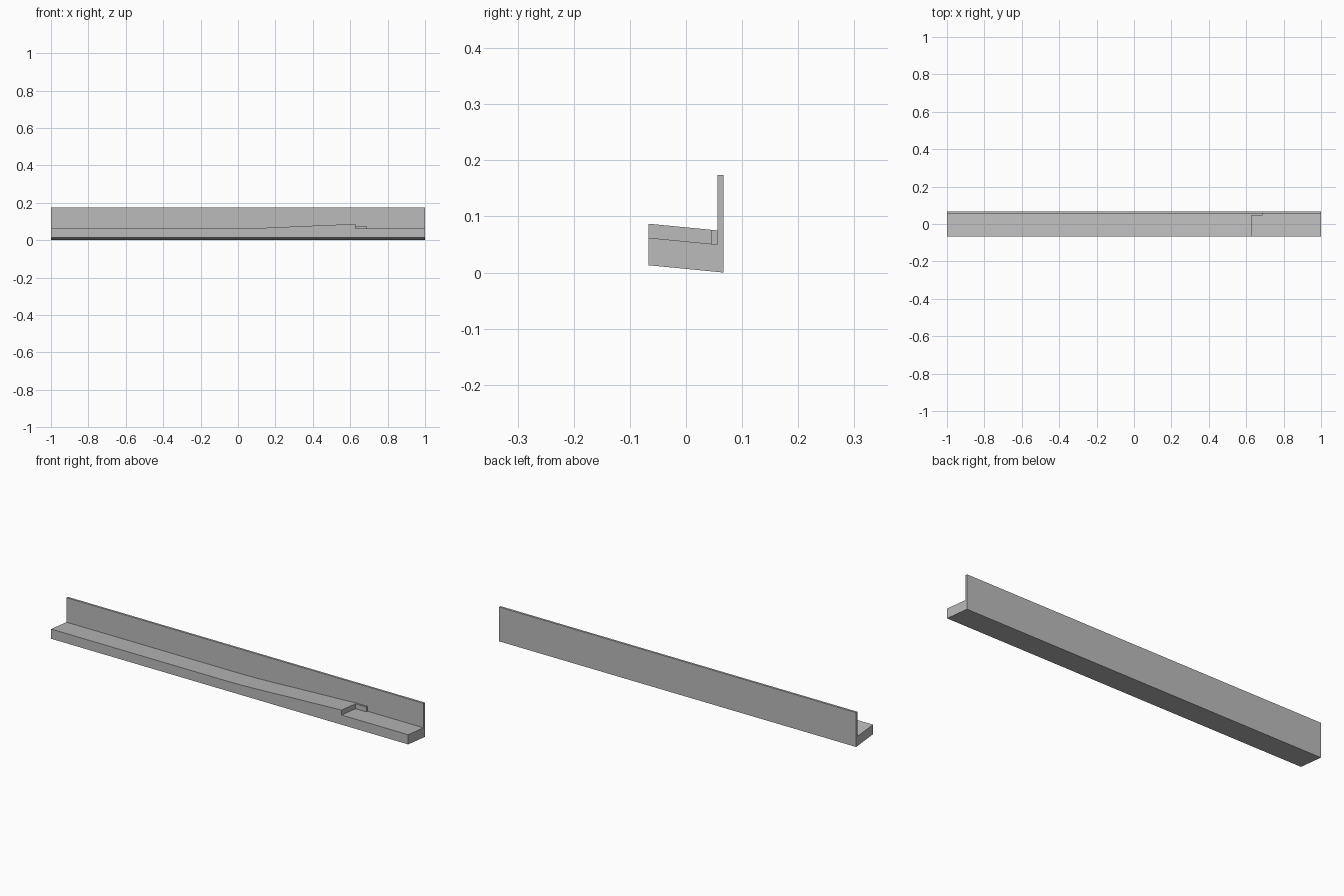
import bpy
import bmesh
import math

cube = bpy.data.objects.get("Cube")
if cube:
    bpy.data.objects.remove(cube, do_unlink=True)

# Main dimensions
HALF = 1.0
FRONT, BACK = -0.067, 0.067
WALL, TAB = 0.056, 0.045          # wall front face and tab front face
TOP, LIFT = 0.174, 0.025          # wall height and wedge rise
THICK = 0.049
BLEND_START, BLEND_END = -0.06, 0.16
WEDGE_END, TAB_END = 0.627, 0.687

grey = bpy.data.materials.new("plain grey")
grey.use_nodes = True
colour = (0.5, 0.5, 0.5, 1)
grey.diffuse_color = colour
grey.node_tree.nodes["Principled BSDF"].inputs["Base Color"].default_value = colour


def floor_z(y):
    """Sloping underside, lowest at the back."""
    return (BACK - y) * 0.013 / (BACK - FRONT)


def rise(x):
    """Wedge height: flat, a short curved blend, then a straight ramp."""
    middle = (BLEND_START + BLEND_END) / 2
    slope = LIFT / (WEDGE_END - middle)
    if x <= BLEND_START:
        return 0
    if x < BLEND_END:
        return slope * (x - BLEND_START) ** 2 / (2 * (BLEND_END - BLEND_START))
    return slope * (x - middle)


def section(bm, x, main, strip):
    """Ledge and upright wall, with separate lifts for ledge and back strip."""
    def ledge(y):
        return floor_z(y) + THICK
    points = [(FRONT, floor_z(FRONT)), (BACK, 0), (BACK, TOP), (WALL, TOP),
              (WALL, ledge(WALL) + strip), (TAB, ledge(TAB) + strip),
              (TAB, ledge(TAB) + main), (FRONT, ledge(FRONT) + main)]
    return [bm.verts.new((x, y, z)) for y, z in points]


# Stations along the length: x, ledge lift, back strip lift
steps = 8
blend = [BLEND_START + (BLEND_END - BLEND_START) * i / steps for i in range(steps + 1)]
stations = [(x, rise(x), rise(x)) for x in [-HALF] + blend + [WEDGE_END]]
stations += [(WEDGE_END, 0, LIFT), (TAB_END, 0, LIFT), (TAB_END, 0, 0), (HALF, 0, 0)]

# Loft the rail with its wedge and tab as one closed skin
bm = bmesh.new()
rings = [section(bm, *s) for s in stations]
for a, b in zip(rings, rings[1:]):
    for i in range(len(a)):
        j = (i + 1) % len(a)
        bm.faces.new((a[i], a[j], b[j], b[i]))
bm.faces.new(rings[0])
bm.faces.new(rings[-1])
bmesh.ops.remove_doubles(bm, verts=bm.verts, dist=1e-5)
bmesh.ops.dissolve_degenerate(bm, dist=1e-5, edges=bm.edges)
bmesh.ops.recalc_face_normals(bm, faces=bm.faces)
bmesh.ops.dissolve_limit(bm, angle_limit=math.radians(0.05), verts=bm.verts, edges=bm.edges)

mesh = bpy.data.meshes.new("wedge_rail")
bm.to_mesh(mesh)
bm.free()
mesh.materials.append(grey)
rail = bpy.data.objects.new("wedge_rail", mesh)
bpy.context.collection.objects.link(rail)
